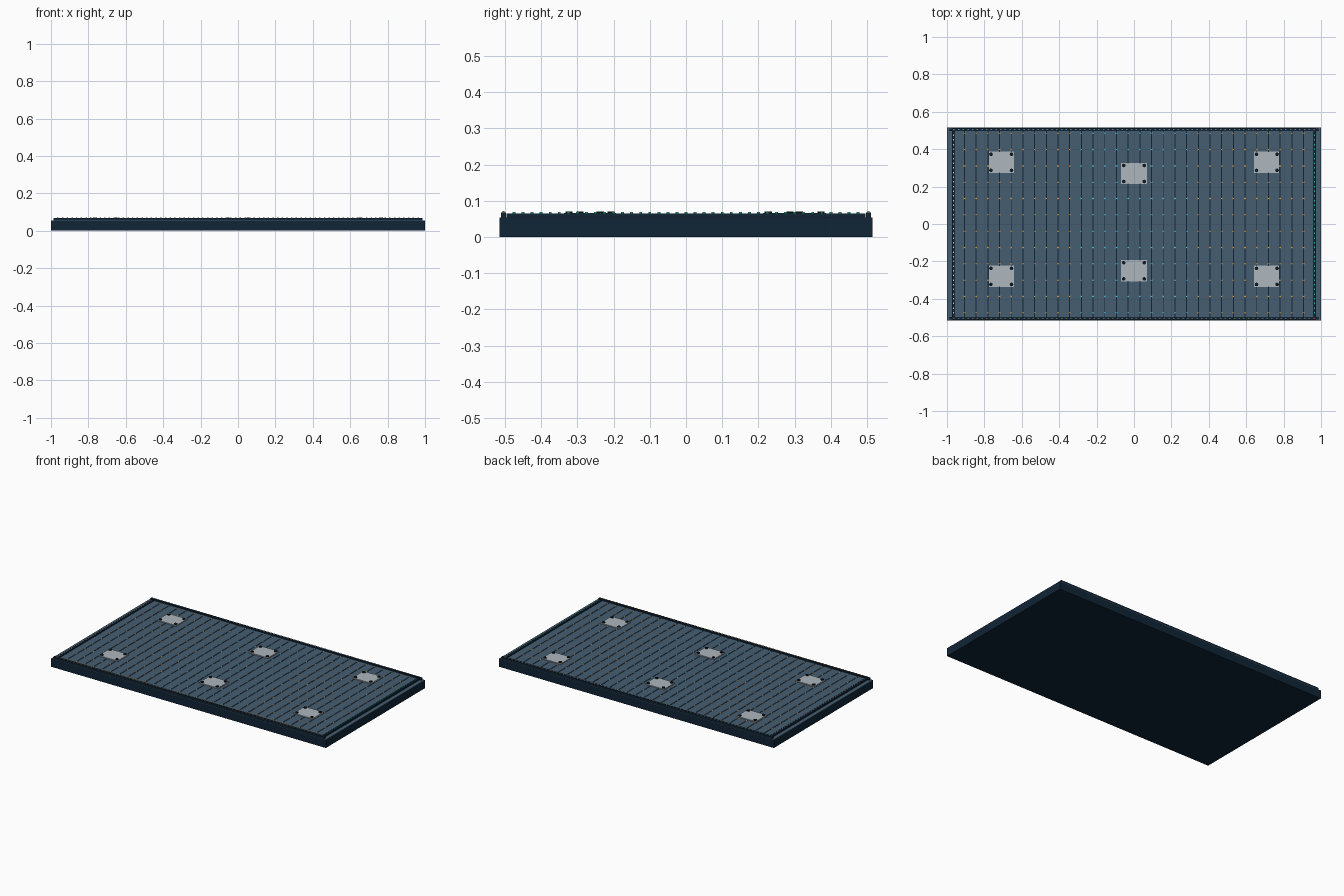
import bpy
import bmesh
from mathutils import Matrix

cube = bpy.data.objects.get("Cube")
if cube:
    bpy.data.objects.remove(cube, do_unlink=True)


def material(name, rgb):
    m = bpy.data.materials.new(name)
    color = (*rgb, 1.0)
    m.diffuse_color = color
    m.use_nodes = True
    m.node_tree.nodes["Principled BSDF"].inputs["Base Color"].default_value = color
    return m


NAVY = material("dark navy", (0.005, 0.018, 0.038))
STEEL = material("slate blue", (0.06, 0.11, 0.165))
PALE = material("pale grey", (0.42, 0.47, 0.51))
BLACK = material("near black", (0.003, 0.009, 0.016))
AMBER = material("amber", (0.6, 0.32, 0.08))
CYAN = material("cyan", (0.08, 0.5, 0.7))
GREEN = material("green", (0.03, 0.5, 0.3))
WHITE = material("soft white", (0.6, 0.65, 0.68))


def finish(name, bm, mat):
    mesh = bpy.data.meshes.new(name)
    bm.to_mesh(mesh)
    bm.free()
    mesh.materials.append(mat)
    obj = bpy.data.objects.new(name, mesh)
    bpy.context.collection.objects.link(obj)
    return obj


def boxes(name, mat, items):
    """One object made of boxes given as (x, y, bottom, width, depth, height)."""
    bm = bmesh.new()
    for x, y, z, w, d, h in items:
        place = Matrix.Translation((x, y, z + h / 2)) @ Matrix.Diagonal((w, d, h, 1))
        bmesh.ops.create_cube(bm, size=1, matrix=place)
    return finish(name, bm, mat)


def steps(count, pitch):
    """Evenly spaced positions centred on zero."""
    return [(i - (count - 1) / 2) * pitch for i in range(count)]


BASE_TOP = 0.052
DECK_TOP = 0.06
PITCH = 0.0625

# Base slab and the lighter ledges round its rim
boxes("base_slab", NAVY, [(0, 0, 0, 2, 1.03, BASE_TOP)])
boxes("end_ledges", STEEL,
      [(s * 0.987, 0, BASE_TOP, 0.026, 1.03, 0.002) for s in (-1, 1)])
boxes("side_ledges", STEEL,
      [(0, s * 0.5135, BASE_TOP, 1.948, 0.003, 0.002) for s in (-1, 1)])

# Deck planks, the outermost ones trimmed by the end rails
planks = []
for x in steps(31, PITCH):
    left = max(x - PITCH / 2 + 0.0025, -0.957)
    right = min(x + PITCH / 2 - 0.0025, 0.957)
    planks.append(((left + right) / 2, 0, BASE_TOP, right - left, 0.992,
                   DECK_TOP - BASE_TOP))
boxes("deck_planks", STEEL, planks)

# Raised rails along all four edges
boxes("side_rails", NAVY,
      [(0, s * 0.504, BASE_TOP, 1.972, 0.014, 0.016) for s in (-1, 1)])
boxes("end_rails", NAVY,
      [(s * 0.966, 0, BASE_TOP, 0.016, 0.992, 0.013) for s in (-1, 1)])

# Rows of studs on the rails
for name, mat, y in (("front_studs", AMBER, -0.504), ("back_studs", WHITE, 0.504)):
    boxes(name, mat, [(x, y, 0.068, 0.008, 0.005, 0.004) for x in steps(78, 0.025)])
for name, mat, x in (("right_studs", WHITE, -0.966), ("left_studs", GREEN, 0.966)):
    boxes(name, mat, [(x, y, 0.065, 0.005, 0.008, 0.004) for y in steps(39, 0.025)])

# Small deck lights set over the seams, cyan in the middle bays
seams = steps(30, PITCH)
rows = [y + 0.005 for y in steps(12, 0.0873)]
for name, mat, middle in (("middle_lights", CYAN, True), ("outer_lights", AMBER, False)):
    boxes(name, mat, [(x, y, BASE_TOP, 0.009, 0.009, DECK_TOP - BASE_TOP + 0.001)
                      for x in seams if (abs(x) < 0.3) == middle for y in rows])

# Mounting pads with a bolt at each corner
pads = [(x, y) for x in (-0.71, 0.71) for y in (0.33, -0.28)] + [(0, 0.27), (0, -0.25)]
boxes("mounting_pads", PALE, [(x, y, DECK_TOP, 0.138, 0.114, 0.006) for x, y in pads])
bm = bmesh.new()
for x, y in pads:
    for sx in (-1, 1):
        for sy in (-1, 1):
            place = Matrix.Translation((x + sx * 0.055, y + sy * 0.043, 0.066))
            bmesh.ops.create_cone(bm, cap_ends=True, segments=8, radius1=0.01,
                                  radius2=0.01, depth=0.01, matrix=place)
finish("pad_bolts", bm, BLACK)
